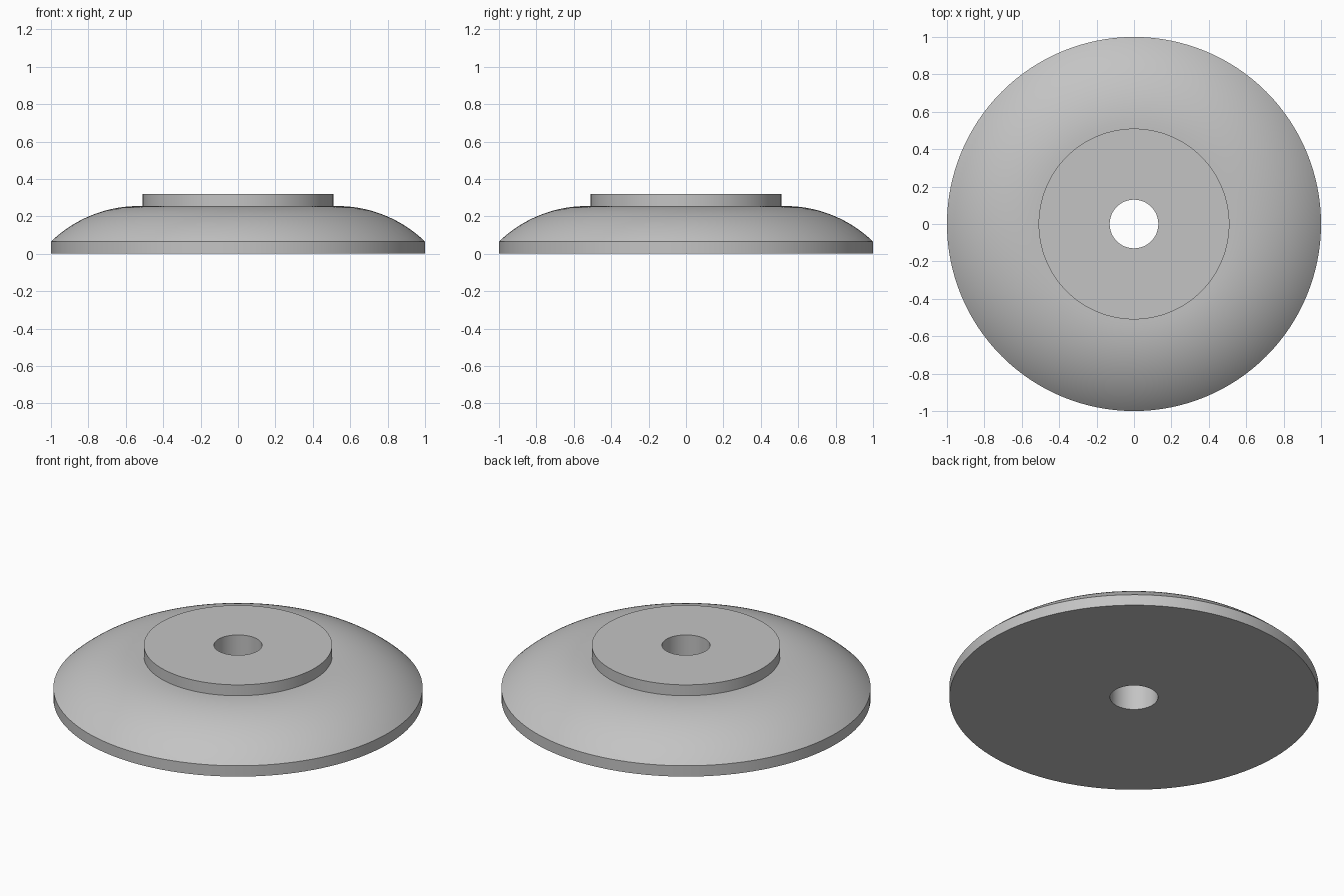
import bpy
import bmesh
import math

if "Cube" in bpy.data.objects:
    bpy.data.objects.remove(bpy.data.objects["Cube"], do_unlink=True)

SEGMENTS = 128
HOLE, COLLAR, RIM = 0.13, 0.51, 1.0
RIM_Z, SHOULDER_Z, TOP_Z = 0.065, 0.255, 0.32
ARC_START = 0.53  # radius where the dome starts to fall away

# Plain grey material
grey = bpy.data.materials.new("light_grey")
grey.use_nodes = True
colour = (0.55, 0.55, 0.55, 1)
grey.diffuse_color = colour
grey.node_tree.nodes["Principled BSDF"].inputs["Base Color"].default_value = colour

# Domed shoulder: circular arc, level at its inner end
run, drop = RIM - ARC_START, SHOULDER_Z - RIM_Z
arc_r = (run ** 2 + drop ** 2) / (2 * drop)
sweep = math.asin(run / arc_r)
steps = 24
arc = []
for i in range(steps + 1):
    a = sweep * (1 - i / steps)
    arc.append((ARC_START + arc_r * math.sin(a),
                SHOULDER_Z - arc_r * (1 - math.cos(a))))

# Closed half section: underside, rim, dome, collar, bore
profile = [(HOLE, 0), (RIM, 0)] + arc + [
    (COLLAR, SHOULDER_Z), (COLLAR, TOP_Z), (HOLE, TOP_Z)]

# Revolve the section about the vertical axis
bm = bmesh.new()
rings = []
for s in range(SEGMENTS):
    t = 2 * math.pi * s / SEGMENTS
    rings.append([bm.verts.new((r * math.cos(t), r * math.sin(t), z))
                  for r, z in profile])
count = len(profile)
for s in range(SEGMENTS):
    a, b = rings[s], rings[(s + 1) % SEGMENTS]
    for i in range(count):
        j = (i + 1) % count
        bm.faces.new((a[i], b[i], b[j], a[j]))
bmesh.ops.recalc_face_normals(bm, faces=bm.faces)

mesh = bpy.data.meshes.new("domed_flange")
bm.to_mesh(mesh)
bm.free()
mesh.materials.append(grey)
flange = bpy.data.objects.new("domed_flange", mesh)
bpy.context.collection.objects.link(flange)

# Smooth curved surfaces, sharp corners
bpy.ops.object.select_all(action='DESELECT')
flange.select_set(True)
bpy.context.view_layer.objects.active = flange
bpy.ops.object.shade_smooth_by_angle(angle=math.radians(30))
